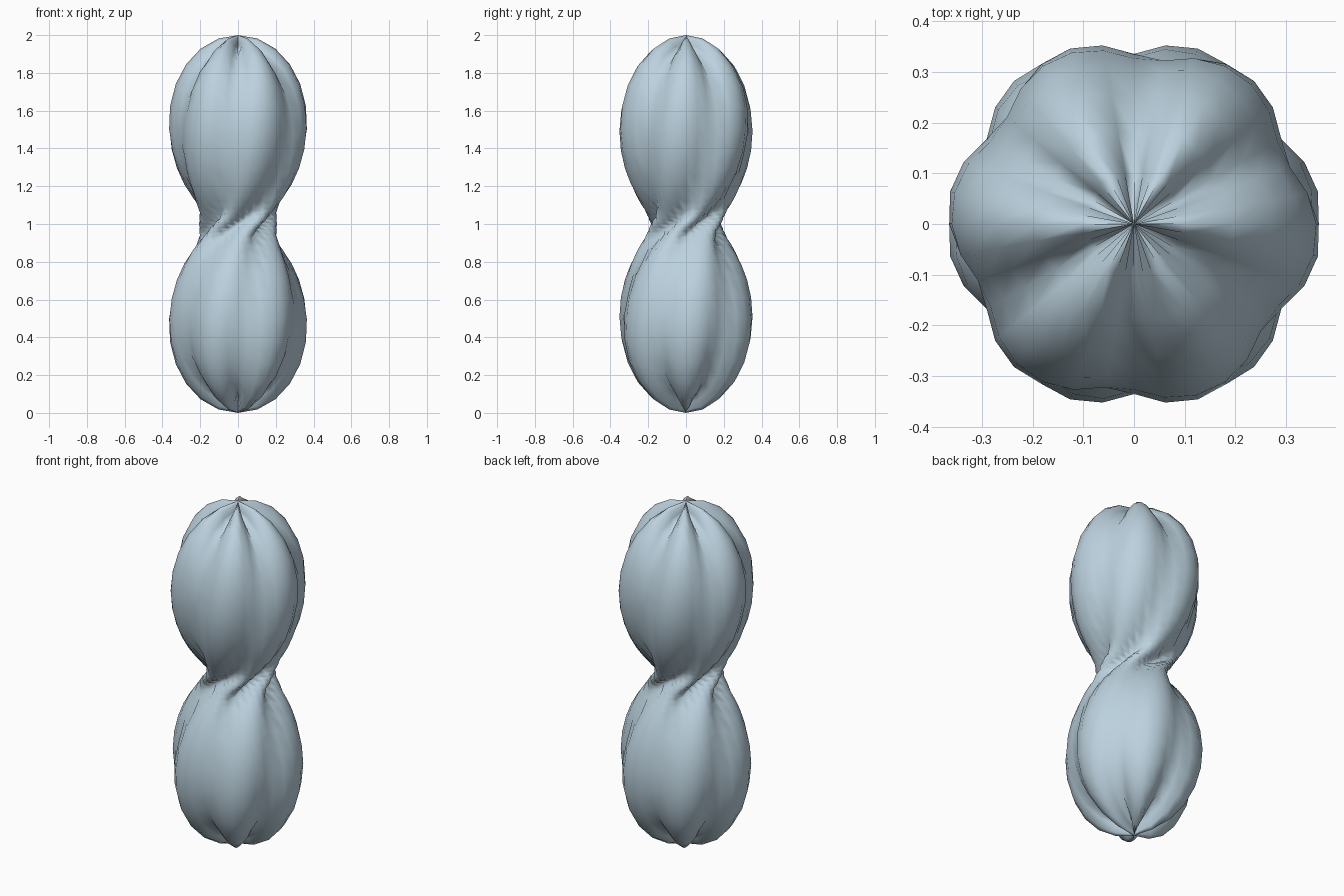
import bpy, bmesh, math

if "Cube" in bpy.data.objects:
    bpy.data.objects.remove(bpy.data.objects["Cube"])

SEGMENTS = 36      # steps around the vertical axis
ROWS = 30          # steps from top pole to bottom pole
WAIST = 0.208      # ridge radius at the narrow middle
GROOVE = 0.092     # depth of the six grooves
TWIST = math.radians(60)   # turn of the ribs between a pole and the waist


def radius(polar, around):
    """Distance from the centre: two bulbs plus six spiralling ribs."""
    c = math.cos(polar)
    turn = math.copysign(TWIST * (1 - abs(c)) ** 1.25, c)
    bulbs = (1 - WAIST) * abs(c) ** 3
    ribs = GROOVE * (1 - abs(math.cos(3 * (around + turn))))
    return WAIST + bulbs - ribs


# Ribbed double bulb; each pole keeps one vertex per segment so the grooves
# run right up to the tips
bm = bmesh.new()
grid = []
for row in range(ROWS + 1):
    polar = math.pi * row / ROWS
    ring = []
    for seg in range(SEGMENTS):
        around = 2 * math.pi * seg / SEGMENTS
        r = radius(polar, around)
        s = r * math.sin(polar)
        ring.append(bm.verts.new((s * math.cos(around), s * math.sin(around),
                                  1 + r * math.cos(polar))))
    grid.append(ring)

for upper, lower in zip(grid, grid[1:]):
    for seg in range(SEGMENTS):
        nxt = (seg + 1) % SEGMENTS
        face = bm.faces.new((upper[seg], lower[seg], lower[nxt], upper[nxt]))
        face.smooth = True

mesh = bpy.data.meshes.new("ribbed_double_bulb")
bm.to_mesh(mesh)
bm.free()

# Single pale colour
material = bpy.data.materials.new("pale blue grey")
material.diffuse_color = (0.50, 0.64, 0.73, 1)
material.use_nodes = True
material.node_tree.nodes["Principled BSDF"].inputs["Base Color"].default_value = material.diffuse_color
mesh.materials.append(material)

bulb = bpy.data.objects.new("ribbed_double_bulb", mesh)
bpy.context.collection.objects.link(bulb)
